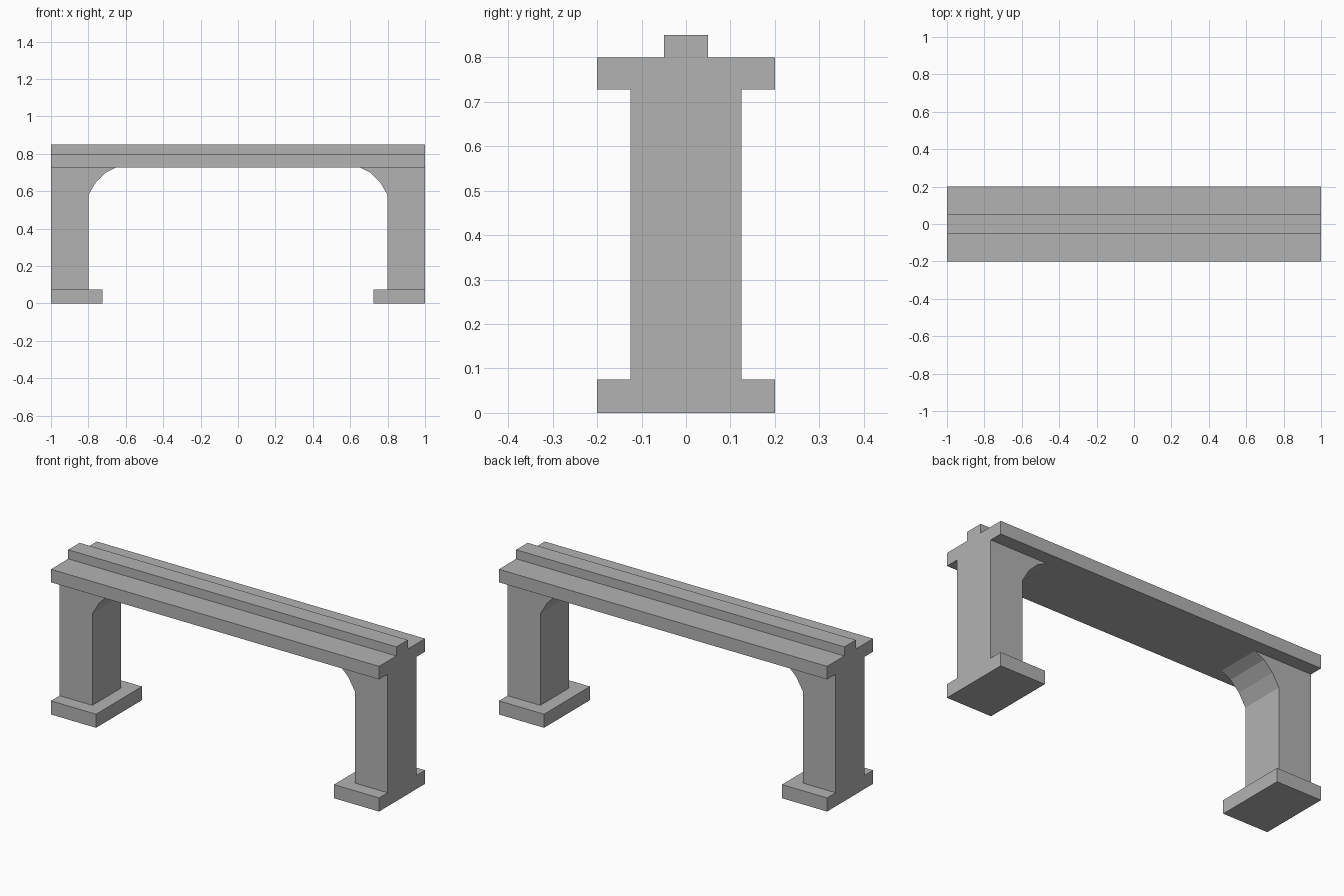
import bpy
import bmesh

default_cube = bpy.data.objects.get("Cube")
if default_cube:
    bpy.data.objects.remove(default_cube, do_unlink=True)

# One plain grey for every part
grey = bpy.data.materials.new("stone_grey")
grey.use_nodes = True
colour = (0.45, 0.45, 0.45, 1)
grey.diffuse_color = colour
grey.node_tree.nodes["Principled BSDF"].inputs["Base Color"].default_value = colour


def extrude_profile(name, profile, half_depth):
    """Extrude an (x, z) outline symmetrically along y."""
    bm = bmesh.new()
    face = bm.faces.new([bm.verts.new((x, -half_depth, z)) for x, z in profile])
    extruded = bmesh.ops.extrude_face_region(bm, geom=[face])["geom"]
    verts = [v for v in extruded if isinstance(v, bmesh.types.BMVert)]
    bmesh.ops.translate(bm, verts=verts, vec=(0, 2 * half_depth, 0))
    bmesh.ops.recalc_face_normals(bm, faces=bm.faces)
    mesh = bpy.data.meshes.new(name)
    bm.to_mesh(mesh)
    bm.free()
    mesh.materials.append(grey)
    obj = bpy.data.objects.new(name, mesh)
    bpy.context.collection.objects.link(obj)
    return obj


def box(name, x0, x1, half_depth, z0, z1):
    return extrude_profile(name, [(x0, z0), (x1, z0), (x1, z1), (x0, z1)], half_depth)


FOOT_TOP, DECK_BOTTOM, DECK_TOP, RAIL_TOP = 0.075, 0.728, 0.80, 0.85

# Deck and the raised rail along its middle
box("deck", -1, 1, 0.20, DECK_BOTTOM, DECK_TOP)
box("rail", -1, 1, 0.05, DECK_TOP, RAIL_TOP)

# Pillar outline with a faceted curved bracket on the inner side
bracket = [(0.65, DECK_BOTTOM), (0.707, 0.70), (0.76, 0.648), (0.80, 0.58)]
pillar = [(1, FOOT_TOP), (1, DECK_BOTTOM)] + bracket + [(0.80, FOOT_TOP)]

# Pillars and feet, mirrored left and right
for side, sign in (("left", 1), ("right", -1)):
    extrude_profile(side + "_pillar", [(sign * x, z) for x, z in pillar], 0.125)
    box(side + "_foot", sign * 0.725, sign * 1, 0.20, 0, FOOT_TOP)
